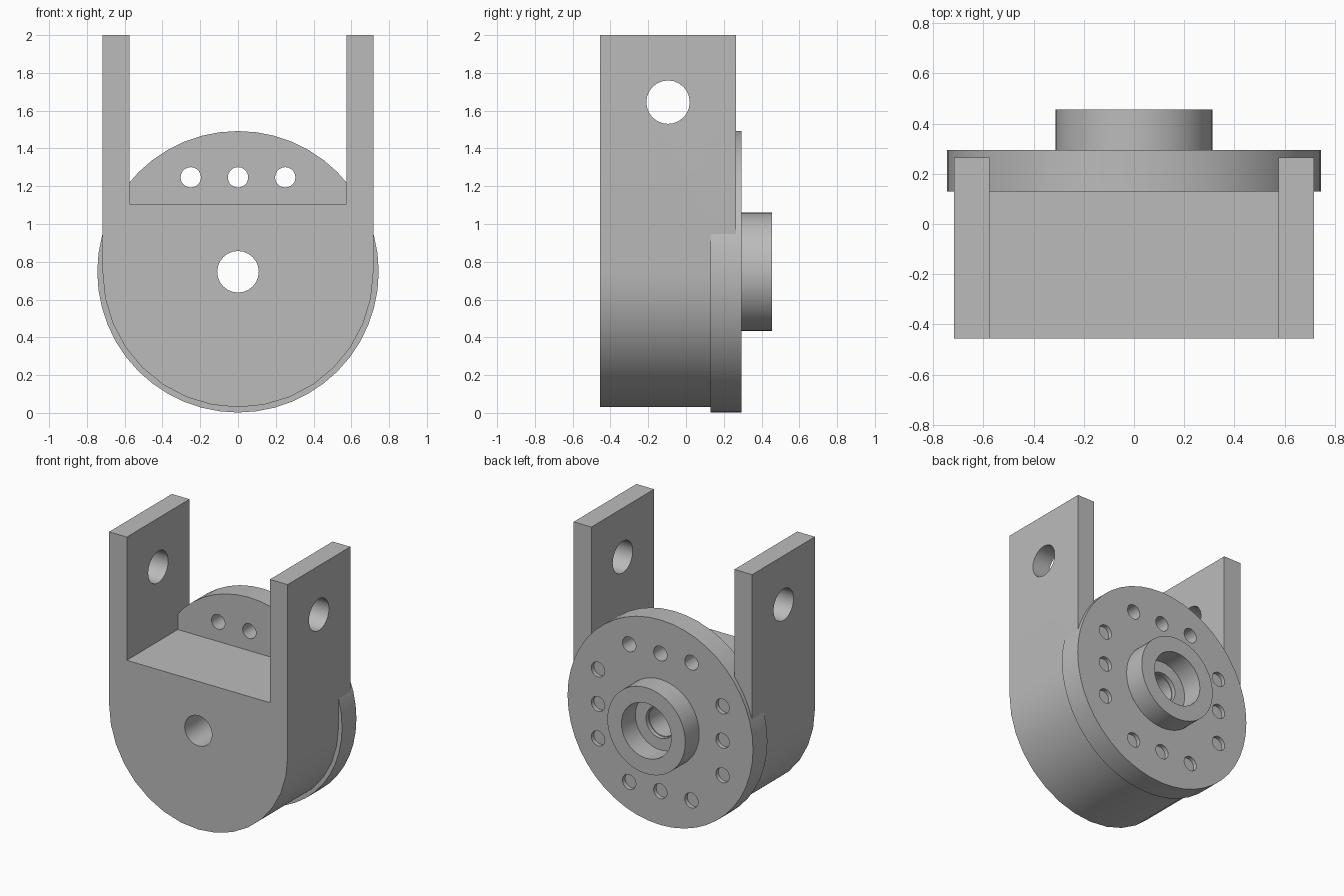
import bpy, bmesh, math
from mathutils import Matrix

if "Cube" in bpy.data.objects:
    bpy.data.objects.remove(bpy.data.objects["Cube"])

AXIS_Z = 0.747          # height of the main pivot axis

steel = bpy.data.materials.new("plain_grey")
steel.use_nodes = True
grey = (0.5, 0.5, 0.5, 1)
steel.diffuse_color = grey
steel.node_tree.nodes["Principled BSDF"].inputs["Base Color"].default_value = grey


def make_object(name, bm):
    bmesh.ops.recalc_face_normals(bm, faces=bm.faces)
    mesh = bpy.data.meshes.new(name)
    bm.to_mesh(mesh)
    bm.free()
    mesh.materials.append(steel)
    obj = bpy.data.objects.new(name, mesh)
    bpy.context.collection.objects.link(obj)
    return obj


def extrude_outline(name, outline, y0, y1):
    bm = bmesh.new()
    face = bm.faces.new([bm.verts.new((x, y0, z)) for x, z in outline])
    new = bmesh.ops.extrude_face_region(bm, geom=[face])["geom"]
    verts = [g for g in new if isinstance(g, bmesh.types.BMVert)]
    bmesh.ops.translate(bm, verts=verts, vec=(0, y1 - y0, 0))
    return make_object(name, bm)


def lathe_y(name, profile, segments):
    """Closed (radius, y) profile turned about the pivot axis."""
    bm = bmesh.new()
    rings = []
    for i in range(segments):
        a = 2 * math.pi * i / segments
        rings.append([bm.verts.new((r * math.sin(a), y, AXIS_Z + r * math.cos(a)))
                      for r, y in profile])
    count = len(profile)
    for i in range(segments):
        a, b = rings[i], rings[(i + 1) % segments]
        for j in range(count):
            k = (j + 1) % count
            bm.faces.new((a[j], a[k], b[k], b[j]))
    return make_object(name, bm)


def drill(target, holes, axis, radius, depth=4, segments=24):
    """Cut straight holes centred on the given points."""
    turn = Matrix.Rotation(math.pi / 2, 4, "X" if axis == "Y" else "Y")
    bm = bmesh.new()
    for p in holes:
        bmesh.ops.create_cone(bm, cap_ends=True, segments=segments, radius1=radius,
                              radius2=radius, depth=depth,
                              matrix=Matrix.Translation(p) @ turn)
    cutter = make_object("hole_cutter", bm)
    cutter.hide_render = True
    mod = target.modifiers.new("holes", "BOOLEAN")
    mod.operation = "DIFFERENCE"
    mod.solver = "EXACT"
    mod.object = cutter
    bpy.context.view_layer.objects.active = target
    bpy.ops.object.modifier_apply(modifier=mod.name)
    bpy.data.objects.remove(cutter)


# Fork body: two upright arms on a block with a round underside
W, INNER, SEAT, TOP = 0.717, 0.575, 1.105, 2.0
outline = [(W, TOP), (INNER, TOP), (INNER, SEAT), (-INNER, SEAT), (-INNER, TOP), (-W, TOP)]
for i in range(17):
    a = math.pi + math.pi * i / 16
    outline.append((W * math.cos(a), AXIS_Z + W * math.sin(a)))
fork = extrude_outline("fork_body", outline, -0.455, 0.265)
drill(fork, [(0, 0, AXIS_Z)], "Y", 0.11)
drill(fork, [(0, -0.095, 1.645)], "X", 0.115)

# Round mounting flange with its raised, counterbored hub
flange = lathe_y("mounting_flange", [
    (0.115, 0.13), (0.745, 0.13), (0.745, 0.295), (0.313, 0.295),
    (0.313, 0.455), (0.2, 0.455), (0.2, 0.295), (0.115, 0.295)], 48)

# Bolt holes: three along each side of a square
bolts = []
for s in (-0.25, 0, 0.25):
    for side in (-0.5, 0.5):
        bolts += [(s, 0.2, AXIS_Z + side), (side, 0.2, AXIS_Z + s)]
drill(flange, bolts, "Y", 0.054, depth=1, segments=20)

# Smooth the round walls and keep the edges crisp
bpy.ops.object.select_all(action="DESELECT")
for obj in (fork, flange):
    obj.select_set(True)
bpy.context.view_layer.objects.active = fork
bpy.ops.object.shade_smooth_by_angle(angle=math.radians(30))
